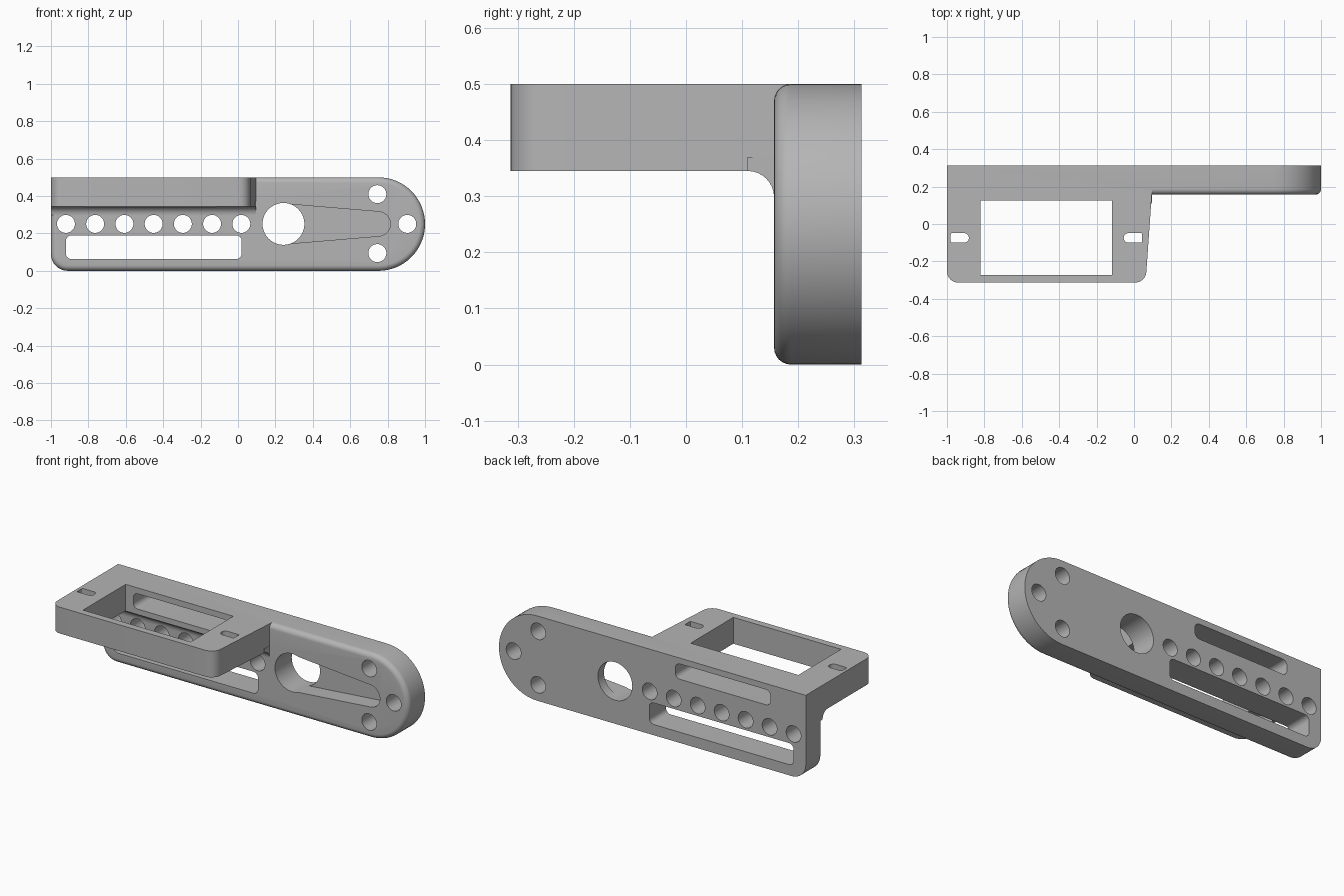
import bpy, bmesh, math
from mathutils import Vector

if "Cube" in bpy.data.objects:
    bpy.data.objects.remove(bpy.data.objects["Cube"])

grey = bpy.data.materials.new("grey")
grey.diffuse_color = (0.46, 0.46, 0.46, 1)
grey.use_nodes = True
grey.node_tree.nodes["Principled BSDF"].inputs["Base Color"].default_value = grey.diffuse_color

AXES = {'x': lambda u, v, w: (w, u, v),
        'y': lambda u, v, w: (u, w, v),
        'z': lambda u, v, w: (u, v, w)}


def rounded(corners, steps=8):
    """Outline from (u, v, radius) corners, each rounded by an arc."""
    out = []
    n = len(corners)
    for i, (u, v, r) in enumerate(corners):
        p = Vector((u, v))
        if r == 0:
            out.append(p)
            continue
        a = (Vector(corners[i - 1][:2]) - p).normalized()
        b = (Vector(corners[(i + 1) % n][:2]) - p).normalized()
        half = a.angle(b) / 2
        c = p + (a + b).normalized() * (r / math.sin(half))
        s = p + a * (r / math.tan(half)) - c
        e = p + b * (r / math.tan(half)) - c
        a0 = math.atan2(s.y, s.x)
        d = (math.atan2(e.y, e.x) - a0 + math.pi) % (2 * math.pi) - math.pi
        for k in range(steps + 1):
            t = a0 + d * k / steps
            out.append(c + Vector((math.cos(t), math.sin(t))) * r)
    return out


def box(u0, u1, v0, v1, rl=0, rr=0):
    return rounded([(u0, v0, rl), (u1, v0, rr), (u1, v1, rr), (u0, v1, rl)])


def circle(u, v, r, n=40):
    return [(u + r * math.cos(2 * math.pi * k / n),
             v + r * math.sin(2 * math.pi * k / n)) for k in range(n)]


def prism(name, outline, axis, w0, w1, front_round=0):
    bm = bmesh.new()
    f = AXES[axis]
    lo = [bm.verts.new(f(p[0], p[1], w0)) for p in outline]
    hi = [bm.verts.new(f(p[0], p[1], w1)) for p in outline]
    face = bm.faces.new(lo)
    bm.faces.new(hi[::-1])
    for i in range(len(lo)):
        j = (i + 1) % len(lo)
        bm.faces.new((lo[j], lo[i], hi[i], hi[j]))
    bmesh.ops.recalc_face_normals(bm, faces=bm.faces)
    if front_round:
        bmesh.ops.bevel(bm, geom=list(face.edges), offset=front_round, segments=6,
                        profile=0.5, affect='EDGES', clamp_overlap=False)
    me = bpy.data.meshes.new(name)
    bm.to_mesh(me)
    bm.free()
    me.materials.append(grey)
    ob = bpy.data.objects.new(name, me)
    bpy.context.collection.objects.link(ob)
    return ob


def combine(target, tool, op):
    m = target.modifiers.new("bool", 'BOOLEAN')
    m.operation, m.solver, m.object = op, 'EXACT', tool
    bpy.context.view_layer.objects.active = target
    bpy.ops.object.modifier_apply(modifier=m.name)
    bpy.data.objects.remove(tool)


FRONT, BACK, MID = 0.157, 0.313, 0.251

# Upright plate: round right end, softened front rim
outline = rounded([(-1, 0.5, 0), (-1, 0, 0.09), (0.75, 0, 0)])
outline += [(0.75 + 0.25 * math.sin(t), 0.25 - 0.25 * math.cos(t))
            for t in (math.pi * k / 32 for k in range(1, 32))]
outline += [(0.75, 0.5)]
bracket = prism("bracket", outline, 'y', FRONT, BACK, 0.03)

# Shelf with slightly tapered right side
shelf = rounded([(-1, BACK, 0), (-1, -0.313, 0.06), (0.062, -0.313, 0.06),
                 (0.095, FRONT, 0), (0.095, BACK, 0)])
combine(bracket, prism("shelf", shelf, 'z', 0.345, 0.5), 'UNION')

# Concave fillet under the shelf
fillet = [(0.2, 0.37), (0.11, 0.37)]
fillet += [(0.11 + 0.047 * math.sin(t), 0.298 + 0.047 * math.cos(t))
           for t in (math.pi / 2 * k / 8 for k in range(9))]
fillet += [(0.2, 0.298)]
combine(bracket, prism("fillet", fillet, 'x', -1, 0.095), 'UNION')

# Shelf window and two screw slots
combine(bracket, prism("window", box(-0.82, -0.118, -0.272, 0.125), 'z', 0.2, 0.6), 'DIFFERENCE')
combine(bracket, prism("slot", box(-0.98, -0.883, -0.1, -0.049, 0.008, 0.025), 'z', 0.2, 0.6), 'DIFFERENCE')
combine(bracket, prism("slot", box(-0.055, 0.042, -0.1, -0.049, 0.025, 0.003), 'z', 0.2, 0.6), 'DIFFERENCE')

# Long slots through the plate
combine(bracket, prism("low_slot", box(-0.92, 0.02, 0.063, 0.19, 0.03, 0.03), 'y', 0.0, 0.4), 'DIFFERENCE')
combine(bracket, prism("high_slot", box(-0.77, -0.15, 0.375, 0.465, 0.03, 0.03), 'y', 0.05, 0.4), 'DIFFERENCE')

# Row of holes, tip holes and large hole
holes = [(-0.92 + 0.1563 * i, MID, 0.048) for i in range(7)]
holes += [(0.745, 0.41, 0.048), (0.905, MID, 0.048), (0.745, 0.095, 0.048), (0.243, MID, 0.112)]
for u, v, r in holes:
    combine(bracket, prism("hole", circle(u, v, r), 'y', 0.05, 0.4), 'DIFFERENCE')

# Tapered pocket in the front face
pocket = [(0.243, MID - 0.108), (0.755, MID - 0.065)]
pocket += [(0.75 + 0.065 * math.sin(t), MID - 0.065 * math.cos(t))
           for t in (math.pi * k / 16 for k in range(1, 16))]
pocket += [(0.755, MID + 0.065), (0.243, MID + 0.108)]
combine(bracket, prism("pocket", pocket, 'y', 0.1, FRONT + 0.1), 'DIFFERENCE')

bpy.ops.object.select_all(action='DESELECT')
bracket.select_set(True)
bpy.context.view_layer.objects.active = bracket
bpy.ops.object.shade_smooth_by_angle(angle=math.radians(30))
